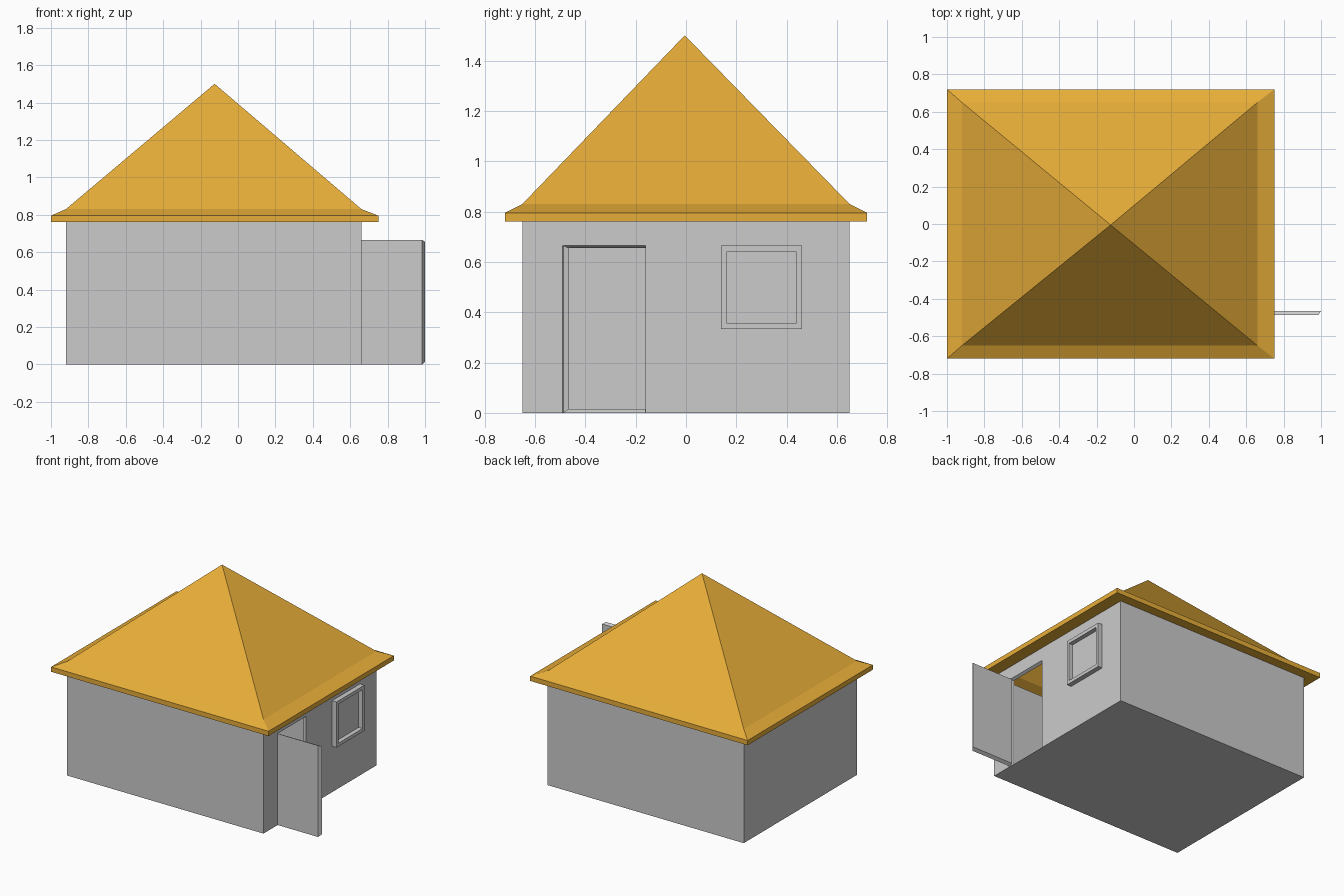
import bpy

if "Cube" in bpy.data.objects:
    bpy.data.objects.remove(bpy.data.objects["Cube"])

X0, X1, Y, EAVE = -0.92, 0.66, 0.65, 0.76


def make(name, verts, faces, color=None):
    mesh = bpy.data.meshes.new(name)
    mesh.from_pydata(verts, [], faces)
    mesh.validate()
    obj = bpy.data.objects.new(name, mesh)
    bpy.context.collection.objects.link(obj)
    if color:
        mat = bpy.data.materials.new(name + "_material")
        mat.diffuse_color = color
        mat.use_nodes = True
        mat.node_tree.nodes["Principled BSDF"].inputs["Base Color"].default_value = mat.diffuse_color
        mesh.materials.append(mat)
    return obj


def rect_xy(x0, x1, y, z):
    return [(x0, -y, z), (x1, -y, z), (x1, y, z), (x0, y, z)]


def rect_yz(x, y0, y1, z0, z1):
    return [(x, y0, z0), (x, y1, z0), (x, y1, z1), (x, y0, z1)]


def loft(rings, flip=False):
    """Quads bridging consecutive four-point rings."""
    faces = []
    for r in range(rings - 1):
        for i in range(4):
            j = (i + 1) % 4
            f = (r * 4 + i, r * 4 + j, r * 4 + 4 + j, r * 4 + 4 + i)
            faces.append(f[::-1] if flip else f)
    return faces


# Hollow walls with floor; the right wall is notched for the doorway
verts = rect_xy(X0, X1, Y, 0) + rect_xy(X0, X1, Y, EAVE)
verts += rect_yz(X1, -0.49, -0.16, 0, 0.665)
make("walls", verts, [(3, 2, 1, 0), (0, 1, 5, 4), (2, 3, 7, 6), (3, 0, 4, 7),
                      (1, 8, 11, 10, 9, 2, 6, 5)])

# Narrow sloped reveal around the doorway
make("doorway_reveal",
     rect_yz(X1, -0.49, -0.16, 0, 0.665) + rect_yz(X1 - 0.02, -0.47, -0.16, 0.015, 0.655),
     loft(2))

# Open door leaf with a chamfered inner side
make("door",
     [(X1, -0.487, 0), (0.985, -0.487, 0), (0.985, -0.487, 0.665), (X1, -0.487, 0.665),
      (X1, -0.467, 0.015), (1, -0.465, 0.015), (1, -0.465, 0.655), (X1, -0.467, 0.655)],
     [(0, 1, 2, 3), (7, 6, 5, 4)] + loft(2, True))

# Window frame standing proud of the wall, with a sunken pane
make("window",
     rect_yz(X1, 0.14, 0.46, 0.333, 0.665) + rect_yz(X1 + 0.035, 0.14, 0.46, 0.333, 0.665)
     + rect_yz(X1 + 0.035, 0.16, 0.44, 0.357, 0.64) + rect_yz(X1 + 0.003, 0.16, 0.44, 0.357, 0.64),
     loft(4) + [(12, 13, 14, 15)])

# Hipped roof: soffit, fascia, shallow flared eave, then steep slopes to the apex
verts = (rect_xy(X0, X1, Y, EAVE) + rect_xy(-1, 0.75, 0.72, EAVE)
         + rect_xy(-1, 0.75, 0.72, 0.795) + rect_xy(X0, X1, Y, 0.83)
         + [(-0.125, -0.005, 1.5)])
slopes = [(12 + i, 12 + (i + 1) % 4, 16) for i in range(4)]
make("roof", verts, loft(4) + slopes, (0.8, 0.42, 0.04, 1))
